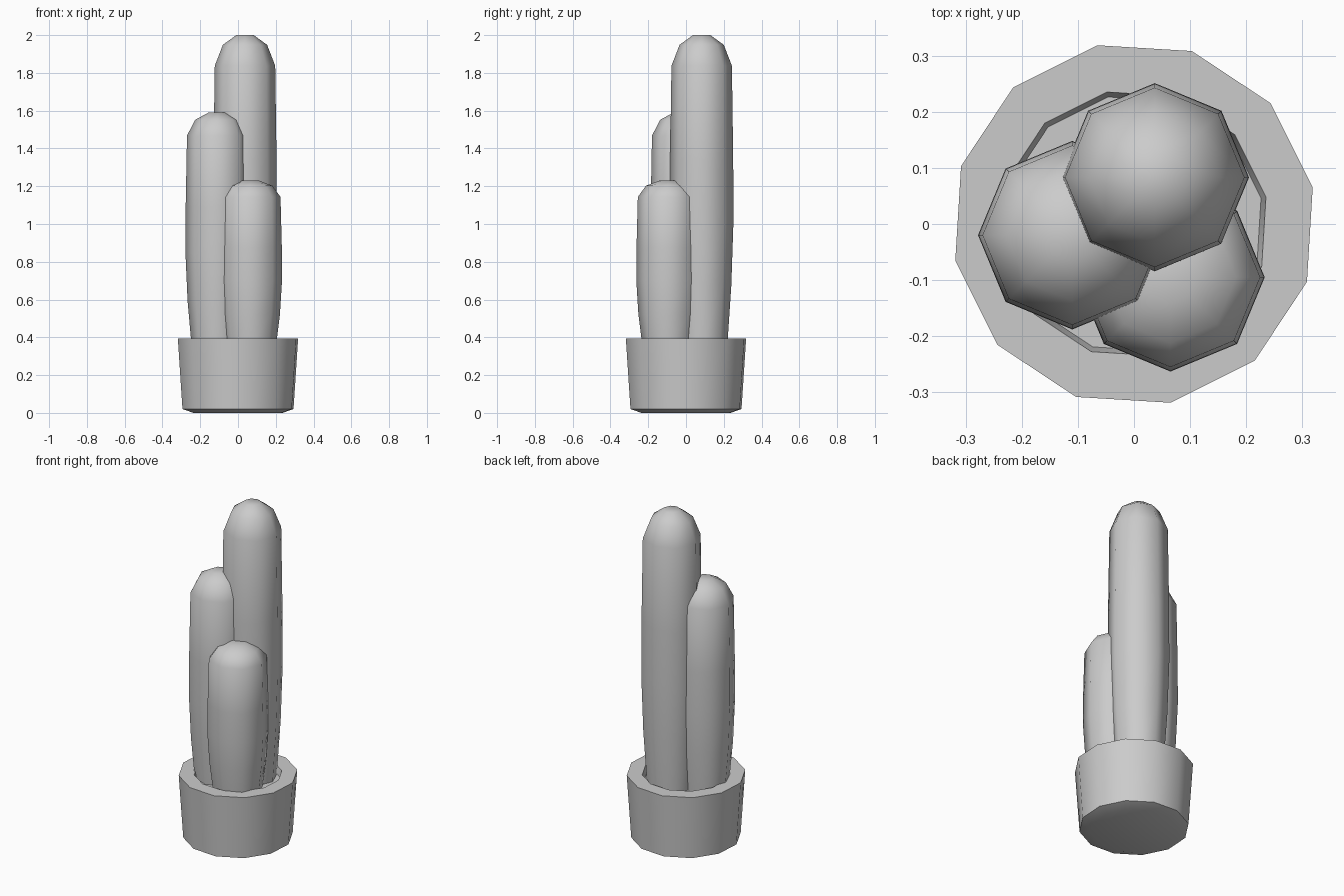
import bpy
import bmesh
from math import cos, sin, pi, radians

if "Cube" in bpy.data.objects:
    bpy.data.objects.remove(bpy.data.objects["Cube"], do_unlink=True)

# One plain grey for everything
GREY = (0.6, 0.6, 0.6, 1)
grey = bpy.data.materials.new("plain grey")
grey.use_nodes = True
grey.diffuse_color = GREY
grey.node_tree.nodes["Principled BSDF"].inputs["Base Color"].default_value = GREY


def lathe(name, profile, sides, phase=0, centre=(0, 0), smooth=60):
    """Revolve a bottom-to-top (radius, z) profile and cap both ends."""
    bm = bmesh.new()
    rings = []
    for r, z in profile:
        angles = [phase + 2 * pi * i / sides for i in range(sides)]
        rings.append([bm.verts.new((r * cos(a), r * sin(a), z)) for a in angles])
    for low, high in zip(rings, rings[1:]):
        for i in range(sides):
            j = (i + 1) % sides
            bm.faces.new((low[i], low[j], high[j], high[i]))
    bm.faces.new(rings[0][::-1])
    bm.faces.new(rings[-1])
    mesh = bpy.data.meshes.new(name)
    bm.to_mesh(mesh)
    bm.free()
    obj = bpy.data.objects.new(name, mesh)
    obj.location = (*centre, 0)
    mesh.materials.append(grey)
    bpy.context.collection.objects.link(obj)
    bpy.ops.object.select_all(action="DESELECT")
    obj.select_set(True)
    bpy.context.view_layer.objects.active = obj
    bpy.ops.object.shade_smooth_by_angle(angle=radians(smooth))
    return obj


# Pot: chamfered foot, flared wall, flat rim, inner wall and soil floor
SOIL = 0.355
pot_profile = [(0.24, 0), (0.3, 0.02), (0.325, 0.395), (0.24, 0.395), (0.231, SOIL)]
lathe("pot", pot_profile, 12, radians(11.5), smooth=35)

# Cactus stems: one bulging profile stretched to three heights
stem_profile = [(0.135, 0), (0.157, 0.2), (0.168, 0.4), (0.167, 0.6),
                (0.16, 0.902), (0.117, 0.969), (0.046, 1)]
stems = [("tall_stem", (0.037, 0.083), 2.0),
         ("middle_stem", (-0.11, -0.02), 1.59),
         ("short_stem", (0.065, -0.095), 1.23)]
for name, centre, top in stems:
    base = SOIL - 0.01
    profile = [(r, base + t * (top - base)) for r, t in stem_profile]
    lathe(name, profile, 8, 0, centre)
